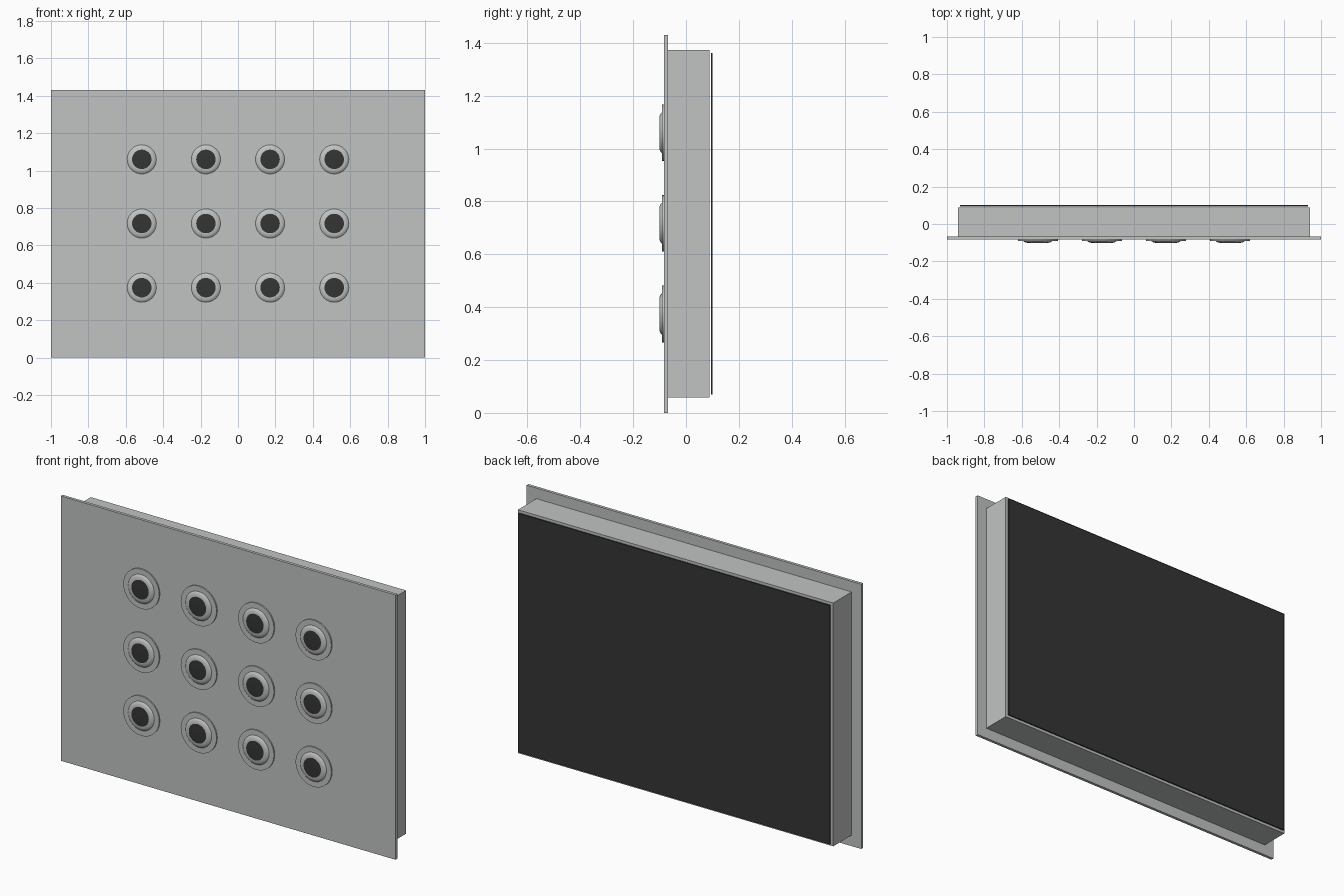
import bpy, bmesh, math

if "Cube" in bpy.data.objects:
    bpy.data.objects.remove(bpy.data.objects["Cube"])


def material(name, rgb):
    m = bpy.data.materials.new(name)
    m.diffuse_color = (*rgb, 1.0)
    m.use_nodes = True
    m.node_tree.nodes["Principled BSDF"].inputs["Base Color"].default_value = m.diffuse_color
    return m


grey = material("light_grey", (0.53, 0.55, 0.54))
dark = material("charcoal", (0.035, 0.035, 0.035))


def box(name, x, y0, y1, z0, z1, mat):
    """Box centred on x = 0, between the given y and z limits."""
    bm = bmesh.new()
    bmesh.ops.create_cube(bm, size=1)
    for v in bm.verts:
        v.co = (v.co.x * 2 * x,
                y0 if v.co.y < 0 else y1,
                z0 if v.co.z < 0 else z1)
    me = bpy.data.meshes.new(name)
    bm.to_mesh(me)
    bm.free()
    me.materials.append(mat)
    ob = bpy.data.objects.new(name, me)
    bpy.context.collection.objects.link(ob)
    return ob


# Front plate, housing and dark back panel
box("front_plate", 1.0, -0.084, -0.068, 0.0, 1.43, grey)
box("housing", 0.942, -0.068, 0.089, 0.059, 1.373, grey)
box("back_panel", 0.93, 0.094, 0.101, 0.07, 1.361, dark)

# Round fitting: flat flange, rounded collar and dark centre disc
PROFILE = [(0.107, -0.084), (0.107, -0.091), (0.078, -0.091),
           (0.073, -0.0955), (0.065, -0.0995), (0.052, -0.101)]
SEG = 32


def fitting_mesh():
    bm = bmesh.new()
    rings = [[bm.verts.new((r * math.cos(2 * math.pi * i / SEG), y,
                            r * math.sin(2 * math.pi * i / SEG)))
              for i in range(SEG)] for r, y in PROFILE]
    for a, b in zip(rings, rings[1:]):
        for i in range(SEG):
            j = (i + 1) % SEG
            bm.faces.new((a[i], a[j], b[j], b[i]))
    bm.faces.new(rings[0])
    disc = bm.faces.new(rings[-1])
    disc.material_index = 1
    bmesh.ops.recalc_face_normals(bm, faces=bm.faces)
    me = bpy.data.meshes.new("fitting")
    bm.to_mesh(me)
    bm.free()
    me.materials.append(grey)
    me.materials.append(dark)
    return me


# Grid of four columns by three rows sharing one mesh
mesh = fitting_mesh()
fittings = []
for row in range(3):
    for col in range(4):
        ob = bpy.data.objects.new(f"fitting_{row + 1}_{col + 1}", mesh)
        ob.location = ((col - 1.5) * 0.343, 0, 0.717 + (row - 1) * 0.343)
        bpy.context.collection.objects.link(ob)
        fittings.append(ob)

bpy.context.view_layer.objects.active = fittings[0]
fittings[0].select_set(True)
bpy.ops.object.shade_smooth_by_angle(angle=math.radians(32))
